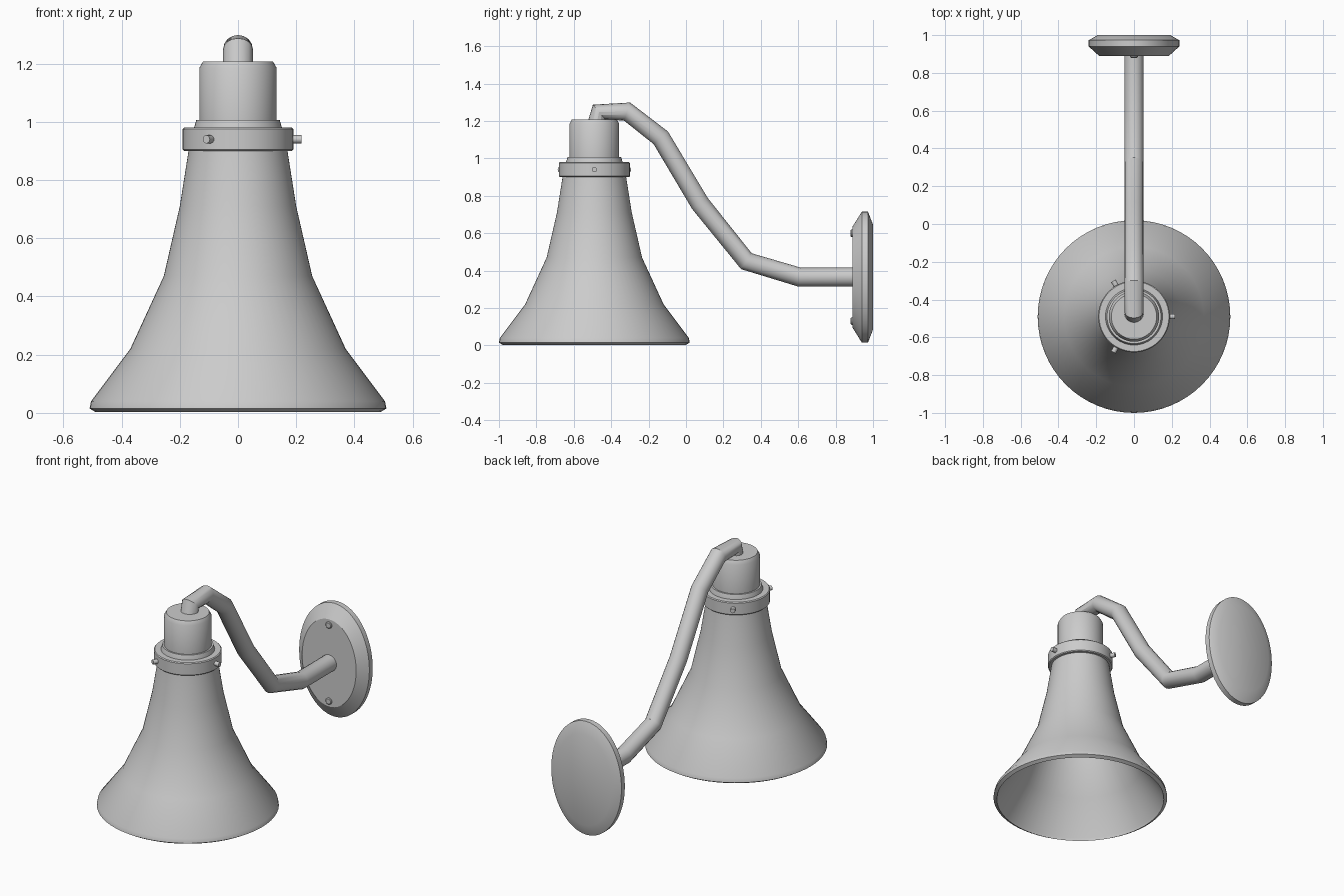
import bpy, bmesh
from math import cos, sin, pi, radians
from mathutils import Matrix

if "Cube" in bpy.data.objects:
    bpy.data.objects.remove(bpy.data.objects["Cube"])

LAMP_Y = -0.49      # axis of shade and socket
ARM_Z = 0.365       # height of the wall plate centre


def finish(obj, angle=40):
    bpy.ops.object.select_all(action='DESELECT')
    obj.select_set(True)
    bpy.context.view_layer.objects.active = obj
    bpy.ops.object.shade_smooth_by_angle(angle=radians(angle))
    return obj


def lathe(name, profile, matrix, sides=48, closed=False, angle=40):
    """Revolve (radius, height) points about z; radius 0 makes a pole."""
    bm = bmesh.new()
    rings = []
    for r, z in profile:
        if r == 0:
            rings.append([bm.verts.new((0, 0, z))] * sides)
        else:
            rings.append([bm.verts.new((r * cos(2 * pi * i / sides), r * sin(2 * pi * i / sides), z))
                          for i in range(sides)])
    pairs = list(zip(rings, rings[1:]))
    if closed:
        pairs.append((rings[-1], rings[0]))
    for a, b in pairs:
        for i in range(sides):
            j = (i + 1) % sides
            bm.faces.new(list(dict.fromkeys((a[i], a[j], b[j], b[i]))))
    bmesh.ops.transform(bm, matrix=matrix, verts=bm.verts)
    bmesh.ops.recalc_face_normals(bm, faces=bm.faces)
    mesh = bpy.data.meshes.new(name)
    bm.to_mesh(mesh)
    bm.free()
    obj = bpy.data.objects.new(name, mesh)
    bpy.context.collection.objects.link(obj)
    return finish(obj, angle)


lamp = Matrix.Translation((0, LAMP_Y, 0))

# Flared bell shade, hollow with a thin wall
lathe("shade", [(0, 0.97), (0.162, 0.97), (0.17, 0.90), (0.2, 0.71), (0.255, 0.47),
                (0.37, 0.22), (0.505, 0.04), (0.51, 0.015), (0.49, 0.003), (0.485, 0.02),
                (0.355, 0.215), (0.242, 0.465), (0.187, 0.71), (0.155, 0.92), (0, 0.92)], lamp, 64)

# Collar ring holding the shade
lathe("collar", [(0.155, 0.90), (0.185, 0.90), (0.19, 0.905), (0.19, 0.975),
                 (0.185, 0.98), (0.145, 0.98)], lamp, closed=True)

# Socket with stepped base and bevelled top
lathe("socket", [(0, 0.96), (0.153, 0.96), (0.151, 0.98), (0.143, 1.007), (0.133, 1.007),
                 (0.133, 1.185), (0.12, 1.208), (0, 1.208)], lamp)

# Three thumb screws around the collar
for k in range(3):
    m = lamp @ Matrix.Translation((0, 0, 0.94)) @ Matrix.Rotation(k * 2 * pi / 3, 4, 'Z') \
        @ Matrix.Rotation(pi / 2, 4, 'Y')
    lathe(f"collar_screw_{k + 1}", [(0, 0.15), (0.014, 0.15), (0.014, 0.218), (0, 0.218)], m, 16)

# Bent arm tube
path = [(-0.48, 1.17), (-0.465, 1.248), (-0.315, 1.25), (-0.135, 1.11), (0.075, 0.758),
        (0.323, 0.45), (0.607, ARM_Z), (0.91, ARM_Z)]
curve = bpy.data.curves.new("arm", 'CURVE')
curve.dimensions = '3D'
curve.bevel_depth = 0.051
curve.bevel_resolution = 6
curve.use_fill_caps = True
spline = curve.splines.new('POLY')
spline.points.add(len(path) - 1)
for p, (y, z) in zip(spline.points, path):
    p.co = (0, y, z, 1)
arm = bpy.data.objects.new("arm", curve)
bpy.context.collection.objects.link(arm)
bpy.ops.object.select_all(action='DESELECT')
arm.select_set(True)
bpy.context.view_layer.objects.active = arm
bpy.ops.object.convert(target='MESH')
finish(bpy.context.view_layer.objects.active, 25)

# Oval wall plate, bevelled front and back (local z points to -y)
to_wall = Matrix.Translation((0, 1, ARM_Z)) @ Matrix.Rotation(pi / 2, 4, 'X')
lathe("wall_plate", [(0, 0), (0.8, 0), (1, 0.027), (1, 0.06), (0.77, 0.11), (0, 0.11)],
      to_wall @ Matrix.Diagonal((0.24, 0.35, 1, 1)), 64, angle=30)

# Two mounting screws on the plate
for k, s in enumerate((1, -1)):
    lathe(f"plate_screw_{k + 1}", [(0, 0.09), (0.02, 0.09), (0.02, 0.116), (0.016, 0.12), (0, 0.12)],
          to_wall @ Matrix.Translation((0, s * 0.235, 0)), 16)
